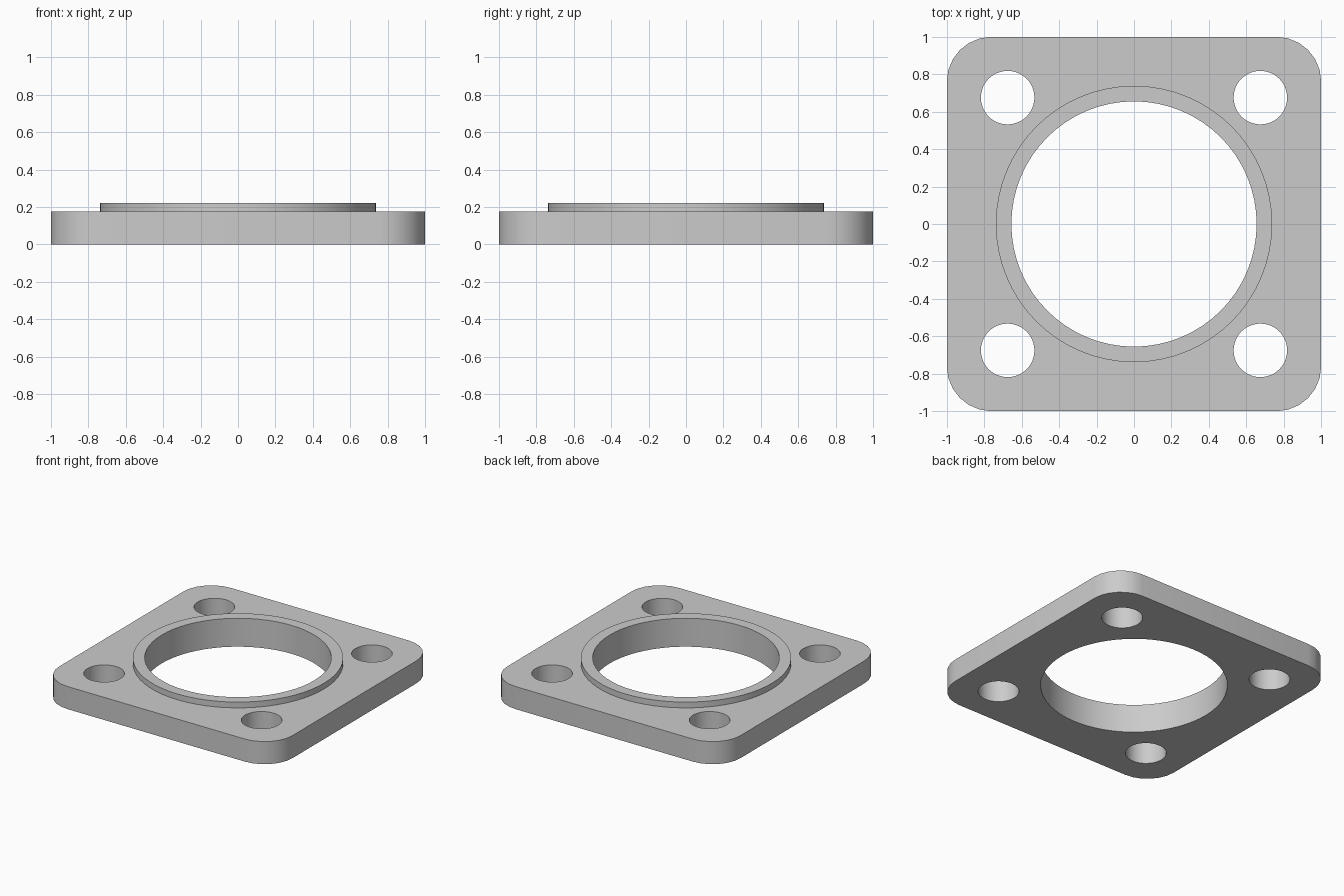
import bpy, bmesh
from math import sin, cos, pi, radians

cube = bpy.data.objects.get("Cube")
if cube:
    bpy.data.objects.remove(cube)

PLATE_TOP, RIM_TOP = 0.175, 0.22
BORE, RIM, BOLT_R, BOLT_POS, CORNER = 0.655, 0.738, 0.143, 0.675, 0.24

grey = bpy.data.materials.new("plain grey")
grey.use_nodes = True
colour = (0.6, 0.6, 0.6, 1)
grey.diffuse_color = colour
grey.node_tree.nodes["Principled BSDF"].inputs["Base Color"].default_value = colour


def circle(radius, x=0, y=0, n=64):
    return [(x + radius * cos(2 * pi * i / n), y + radius * sin(2 * pi * i / n)) for i in range(n)]


def rounded_square(half, radius, steps=6):
    points = []
    for k, (sx, sy) in enumerate([(1, 1), (-1, 1), (-1, -1), (1, -1)]):
        for i in range(steps + 1):
            a = (k + i / steps) * pi / 2
            points.append((sx * (half - radius) + radius * cos(a),
                           sy * (half - radius) + radius * sin(a)))
    return points


def prism(name, outline, bottom, top):
    bm = bmesh.new()
    face = bm.faces.new([bm.verts.new((x, y, bottom)) for x, y in outline])
    lifted = bmesh.ops.extrude_face_region(bm, geom=[face])["geom"]
    verts = [v for v in lifted if isinstance(v, bmesh.types.BMVert)]
    bmesh.ops.translate(bm, verts=verts, vec=(0, 0, top - bottom))
    bmesh.ops.recalc_face_normals(bm, faces=bm.faces)
    mesh = bpy.data.meshes.new(name)
    bm.to_mesh(mesh)
    bm.free()
    mesh.materials.append(grey)
    obj = bpy.data.objects.new(name, mesh)
    bpy.context.collection.objects.link(obj)
    return obj


def combine(obj, tool, operation):
    mod = obj.modifiers.new(tool.name, "BOOLEAN")
    mod.operation, mod.solver, mod.object = operation, "EXACT", tool
    bpy.context.view_layer.objects.active = obj
    bpy.ops.object.modifier_apply(modifier=mod.name)
    bpy.data.objects.remove(tool)


# Square plate with a raised round rim
flange = prism("flange_plate", rounded_square(1, CORNER), 0, PLATE_TOP)
combine(flange, prism("raised_rim", circle(RIM), PLATE_TOP / 2, RIM_TOP), "UNION")

# Central bore and four bolt holes
combine(flange, prism("bore_cutter", circle(BORE), -0.1, 0.4), "DIFFERENCE")
for sx in (-1, 1):
    for sy in (-1, 1):
        outline = circle(BOLT_R, sx * BOLT_POS, sy * BOLT_POS, 48)
        combine(flange, prism("bolt_cutter", outline, -0.1, 0.4), "DIFFERENCE")

# Smooth round walls with crisp rims
bpy.ops.object.select_all(action="DESELECT")
flange.select_set(True)
bpy.context.view_layer.objects.active = flange
bpy.ops.object.shade_smooth_by_angle(angle=radians(30))
